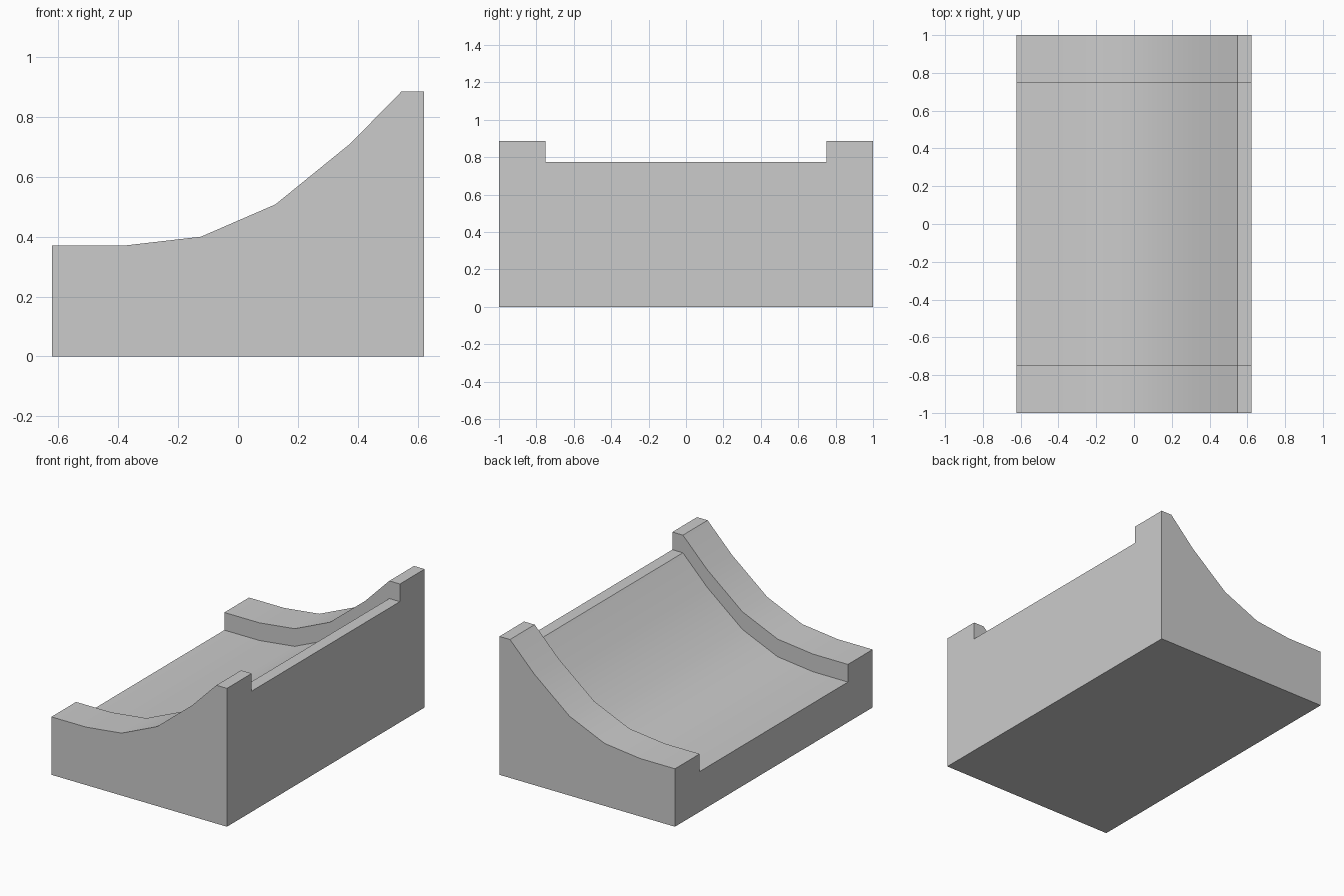
import bpy, bmesh

if "Cube" in bpy.data.objects:
    bpy.data.objects.remove(bpy.data.objects["Cube"])

HALF_X = 0.622     # half width of the block
RIM_DROP = 0.113   # how far the bed sits below the end rims
BED_Y = 0.75       # half length of the lowered bed

# Curved top, from the low edge to the raised lip
CURVE = [(-HALF_X, 0.371), (-0.375, 0.371), (-0.124, 0.40), (0.125, 0.508),
         (0.375, 0.711), (0.547, 0.886), (HALF_X, 0.886)]


def prism(name, profile, half_y):
    """Extrude an x-z profile along y, centred on y = 0."""
    bm = bmesh.new()
    face = bm.faces.new([bm.verts.new((x, -half_y, z)) for x, z in profile])
    ext = bmesh.ops.extrude_face_region(bm, geom=[face])
    verts = [v for v in ext["geom"] if isinstance(v, bmesh.types.BMVert)]
    bmesh.ops.translate(bm, verts=verts, vec=(0, 2 * half_y, 0))
    bmesh.ops.recalc_face_normals(bm, faces=bm.faces)
    mesh = bpy.data.meshes.new(name)
    bm.to_mesh(mesh)
    bm.free()
    obj = bpy.data.objects.new(name, mesh)
    bpy.context.collection.objects.link(obj)
    return obj


# Solid block with the curved top
ramp = prism("curved_ramp", CURVE + [(HALF_X, 0), (-HALF_X, 0)], 1.0)

# Cutter: same curve lowered, running past both x ends
low = [(x, z - RIM_DROP) for x, z in CURVE]
low = [(-1, low[0][1])] + low[1:-1] + [(1, low[-1][1])]
cutter = prism("bed_cutter", low + [(1, 1.5), (-1, 1.5)], BED_Y)
cutter.hide_render = True

# Cut the bed, leaving a raised rim at each end
cut = ramp.modifiers.new("bed", "BOOLEAN")
cut.operation = "DIFFERENCE"
cut.solver = "EXACT"
cut.object = cutter
bpy.context.view_layer.objects.active = ramp
ramp.select_set(True)
bpy.ops.object.modifier_apply(modifier=cut.name)
bpy.data.objects.remove(cutter)

# Smooth the curve, keep corners sharp
bpy.ops.object.shade_smooth_by_angle()
